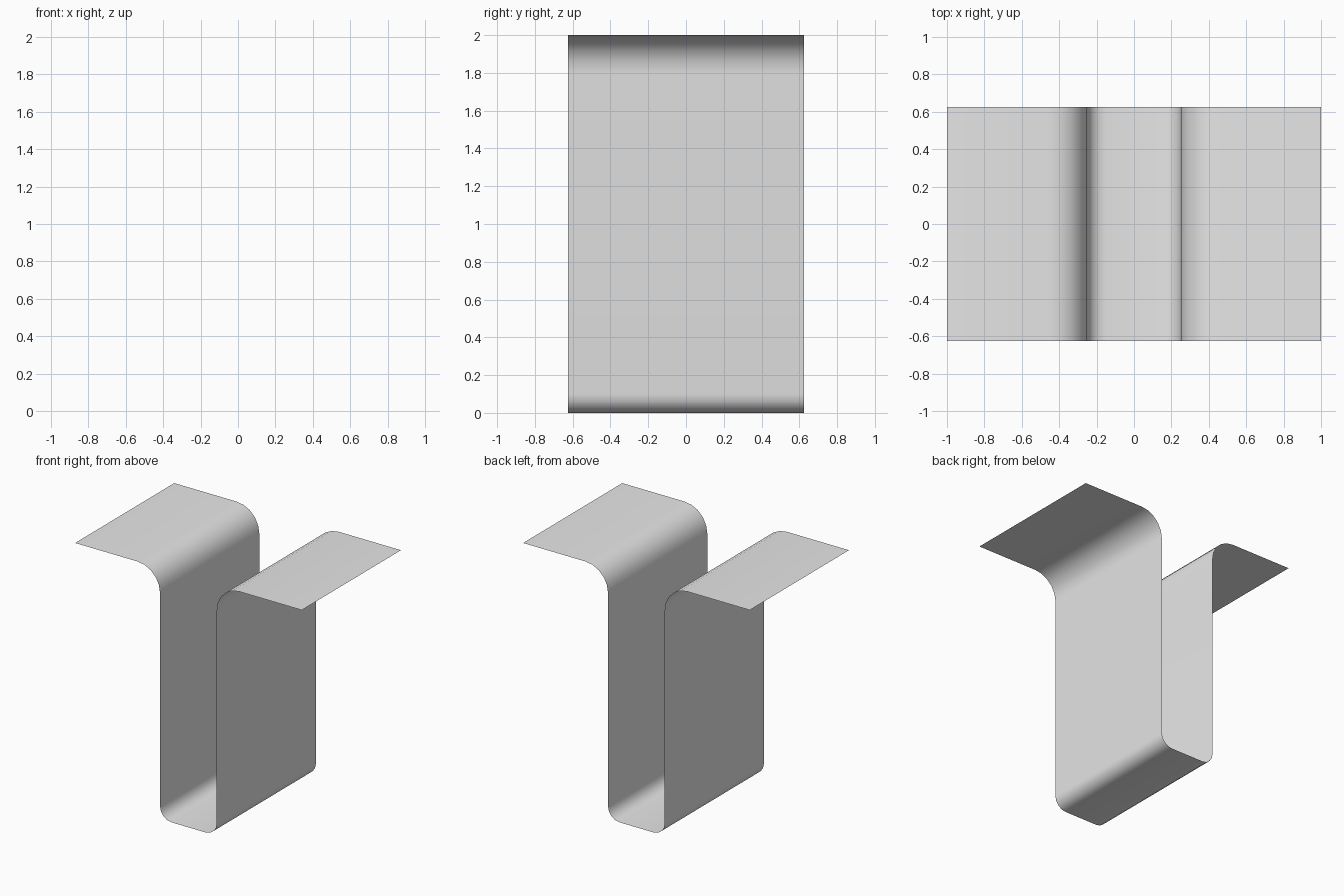
import bpy
import bmesh
from math import sin, cos, pi

old = bpy.data.objects.get("Cube")
if old:
    bpy.data.objects.remove(old, do_unlink=True)

# Plain grey sheet metal
metal = bpy.data.materials.new("grey_sheet")
metal.use_nodes = True
grey = (0.8, 0.8, 0.8, 1)
metal.diffuse_color = grey
metal.node_tree.nodes["Principled BSDF"].inputs["Base Color"].default_value = grey

HALF_DEPTH = 0.625
WALL = 0.25


def arc(cx, cz, rx, rz, start, end, steps):
    """Points along an elliptical bend, angles in radians."""
    angles = [start + (end - start) * i / steps for i in range(steps + 1)]
    return [(cx + rx * cos(a), cz + rz * sin(a)) for a in angles]


# Right half of the section: floor bend, wall, lip bend, flange
half = arc(WALL - 0.1, 0.1, 0.1, 0.1, -pi / 2, 0, 4)
half += arc(WALL + 0.2, 1.8, 0.2, 0.2, pi, pi / 2, 5)
half.append((1, 2))
section = [(-x, z) for x, z in reversed(half)] + half

# Sweep the section along the depth
bm = bmesh.new()
front = [bm.verts.new((x, -HALF_DEPTH, z)) for x, z in section]
edges = [bm.edges.new(pair) for pair in zip(front, front[1:])]
swept = bmesh.ops.extrude_edge_only(bm, edges=edges)
back = [v for v in swept["geom"] if isinstance(v, bmesh.types.BMVert)]
bmesh.ops.translate(bm, verts=back, vec=(0, 2 * HALF_DEPTH, 0))
bmesh.ops.recalc_face_normals(bm, faces=bm.faces)

# Flanges and trough floor face upwards
bm.normal_update()
if sum(f.normal.z * f.calc_area() for f in bm.faces) < 0:
    bmesh.ops.reverse_faces(bm, faces=bm.faces)
for face in bm.faces:
    face.smooth = True

mesh = bpy.data.meshes.new("folded_channel")
bm.to_mesh(mesh)
bm.free()
mesh.materials.append(metal)
channel = bpy.data.objects.new("folded_channel", mesh)
bpy.context.collection.objects.link(channel)
